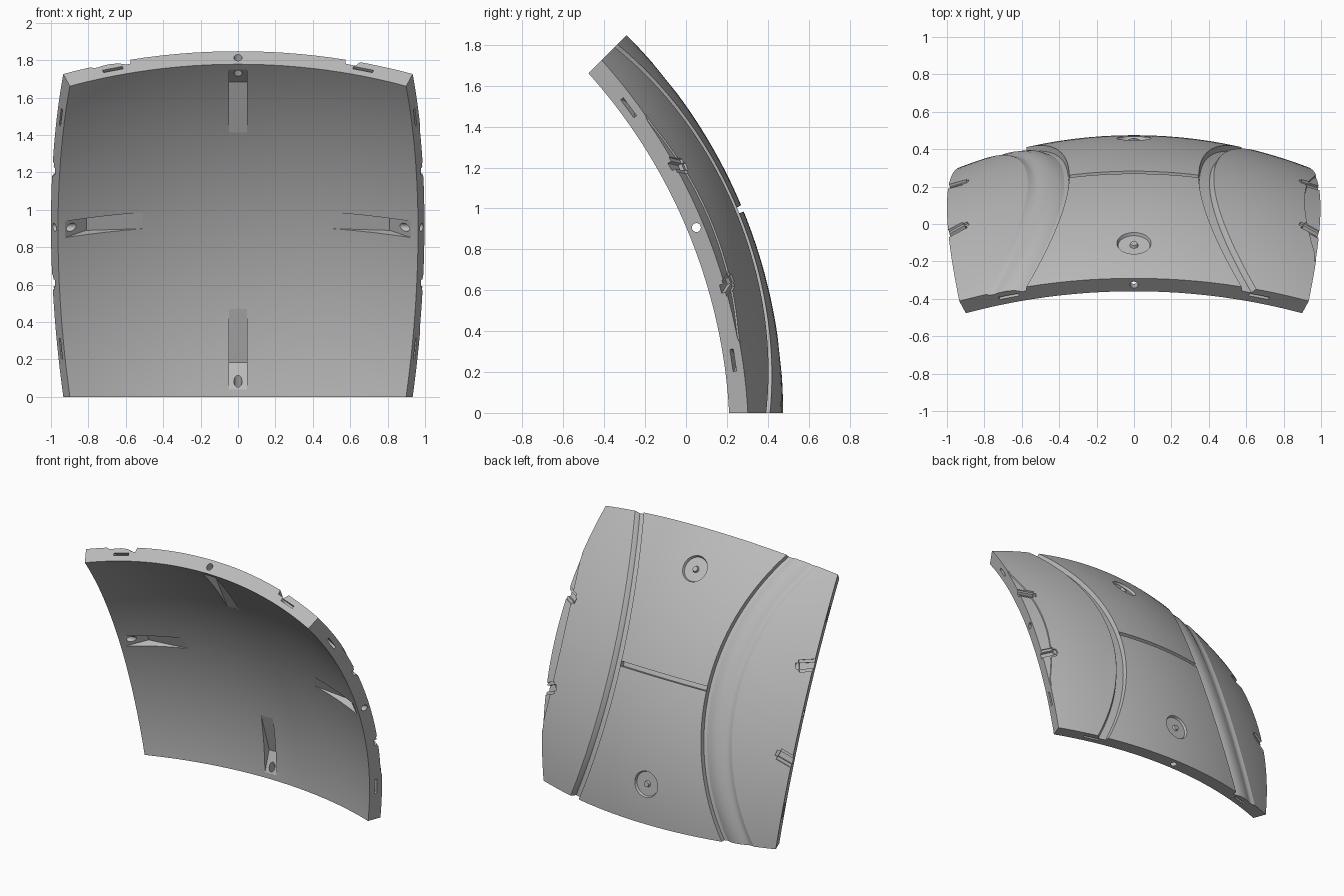
import bpy, bmesh, math
from math import sin, cos, tan, atan, radians
from mathutils import Matrix, Vector

if "Cube" in bpy.data.objects:
    bpy.data.objects.remove(bpy.data.objects["Cube"], do_unlink=True)

OUTER, INNER, CENTRE_Y = 2.613, 2.515, -2.138
HALF = radians(22.5)
MID = (OUTER + INNER) / 2

grey = bpy.data.materials.new("panel_grey")
grey.use_nodes = True
grey.diffuse_color = (0.5, 0.5, 0.5, 1)
grey.node_tree.nodes["Principled BSDF"].inputs["Base Color"].default_value = (0.5, 0.5, 0.5, 1)

# Local frame at the sphere centre: X and Y across the panel, Z out through its middle
FRAME = Matrix(((-1, 0, 0, 0),
                (0, -sin(HALF), cos(HALF), CENTRE_Y),
                (0, cos(HALF), sin(HALF), 0),
                (0, 0, 0, 1)))


def make_object(name, bm):
    bmesh.ops.recalc_face_normals(bm, faces=bm.faces)
    mesh = bpy.data.meshes.new(name)
    bm.to_mesh(mesh)
    bm.free()
    mesh.materials.append(grey)
    obj = bpy.data.objects.new(name, mesh)
    bpy.context.scene.collection.objects.link(obj)
    return obj


def smooth(obj, angle):
    bpy.ops.object.select_all(action='DESELECT')
    obj.select_set(True)
    bpy.context.view_layer.objects.active = obj
    bpy.ops.object.shade_smooth_by_angle(angle=radians(angle))


def on_shell(across, up, radius):
    """Frame on the shell at two angles, with Z pointing outward."""
    d = Vector((tan(across), tan(up), 1)).normalized()
    return FRAME @ Matrix.Translation(d * radius) @ d.to_track_quat('Z', 'Y').to_matrix().to_4x4()


# Cross-section of the outer face: list of (angle, depth) at one row
LEFT_GROOVE = [(0, 0), (.003, .03), (.024, .032), (.029, .006), (.031, 0)]
RIGHT_GROOVE = [(0, 0), (.003, .03), (.012, .03), (.026, .012), (.045, .006),
                (.062, .008), (.07, .013), (.078, .01), (.086, 0)]


def fill(a, b, steps, depth):
    return [(a + (b - a) * i / steps, depth) for i in range(1, steps)]


def section(b):
    edge = atan(tan(HALF) * cos(b))
    curve = 0.133 + 0.089 * (b / HALF) ** 2
    seam = 0.03 if abs(b) < 0.006 else 0
    lune = 0.036 * (1 - (b / 0.24) ** 2)
    step = 0.008 if lune > 0 else 0
    lune = max(lune, 0.003)
    right = [(-curve - a, d) for a, d in reversed(RIGHT_GROOVE)]
    left = [(curve + a, d) for a, d in LEFT_GROOVE]
    cols = [(-edge, 0)] + fill(-edge, right[0][0], 6, 0) + right
    cols += [(-curve + .0005, seam)] + fill(-curve, curve, 14, seam) + [(curve - .0005, seam)]
    cols += left + fill(left[-1][0], edge - lune, 6, 0)
    cols += [(edge - lune, 0), (edge - lune + .001, step), (edge, step)]
    return cols


# Curved panel: sections lofted from the bottom edge to the top edge
rows = [HALF * (i / 28 - 1) for i in range(57) if i != 28]
rows = sorted(rows + [-.0065, -.0055, .0055, .0065])
bm = bmesh.new()
rings = []
for b in rows:
    def vert(a, r):
        rho = r * cos(a)
        return bm.verts.new((r * sin(a), CENTRE_Y + rho * cos(b + HALF), rho * sin(b + HALF)))
    cols = section(b)
    rings.append([vert(a, OUTER - d) for a, d in cols] + [vert(a, INNER) for a, d in reversed(cols)])
n = len(rings[0])
for lo, hi in zip(rings, rings[1:]):
    for i in range(n):
        j = (i + 1) % n
        bm.faces.new((lo[i], lo[j], hi[j], hi[i]))
for ring in (rings[0], rings[-1]):
    for i in range(n // 2 - 1):
        bm.faces.new((ring[i], ring[i + 1], ring[n - 2 - i], ring[n - 1 - i]))
panel = make_object("curved_panel", bm)

cutters = []


def round_cutter(matrix, r1, r2, depth, sides=32):
    bm = bmesh.new()
    bmesh.ops.create_cone(bm, cap_ends=True, segments=sides, radius1=r1, radius2=r2,
                          depth=depth, matrix=matrix)
    cutters.append(make_object("cutter", bm))


# Dished bolt recesses on the outer face
DISH = radians(16.3)
for s in (-1, 1):
    round_cutter(on_shell(0, s * DISH, OUTER + .01), .085, .108, .056)

# Straight holes drilled through opposite edges
for axis in ('X', 'Y'):
    turn = Matrix.Rotation(radians(90), 4, 'Y' if axis == 'X' else 'X')
    round_cutter(FRAME @ Matrix.Translation((0, 0, MID * cos(HALF))) @ turn, .022, .022, 2.4, 20)

# Wedge pockets on the inner face, and joint slots in the edges, on all four sides
for k in range(4):
    turn = Matrix.Rotation(k * math.pi / 2, 4, 'Z')
    bm = bmesh.new()
    wedge = [(INNER, 11.7), (INNER + .055, 18.4), (INNER, 21.6), (INNER - .15, 17)]
    ends = []
    for w in (-.047, .047):
        ends.append([bm.verts.new(FRAME @ turn @ Vector((r * sin(radians(a)), w, r * cos(radians(a)))))
                     for r, a in wedge])
        bm.faces.new(ends[-1])
    for i in range(4):
        j = (i + 1) % 4
        bm.faces.new((ends[0][i], ends[0][j], ends[1][j], ends[1][i]))
    cutters.append(make_object("cutter", bm))
    for s in (-1, 1):
        spot = turn @ Vector((tan(HALF), s * tan(DISH), 1))
        round_cutter(on_shell(atan(spot.x), atan(spot.y), MID), .055, .055, .018, 24)

# Notches along the outer rim of the two side edges
for sx in (-1, 1):
    for sy in (-1, 1):
        bm = bmesh.new()
        size = Matrix.Diagonal((.08, .24, .07, 1))
        bmesh.ops.create_cube(bm, size=1, matrix=on_shell(sx * HALF, sy * radians(7.8), OUTER) @ size)
        bmesh.ops.bevel(bm, geom=bm.edges[:], offset=.02, segments=2, affect='EDGES')
        cutters.append(make_object("cutter", bm))

bpy.context.view_layer.objects.active = panel
for cutter in cutters:
    cutter.hide_render = True
    mod = panel.modifiers.new("cut", 'BOOLEAN')
    mod.operation, mod.solver, mod.object = 'DIFFERENCE', 'EXACT', cutter
    bpy.ops.object.modifier_apply(modifier=mod.name)
    bpy.data.objects.remove(cutter, do_unlink=True)
smooth(panel, 25)

# Small bolt heads in the recesses
for s, name in ((-1, "lower_bolt"), (1, "upper_bolt")):
    bm = bmesh.new()
    bmesh.ops.create_cone(bm, cap_ends=True, segments=24, radius1=.024, radius2=.018,
                          depth=.018, matrix=on_shell(0, s * DISH, OUTER - .012))
    smooth(make_object(name, bm), 30)
